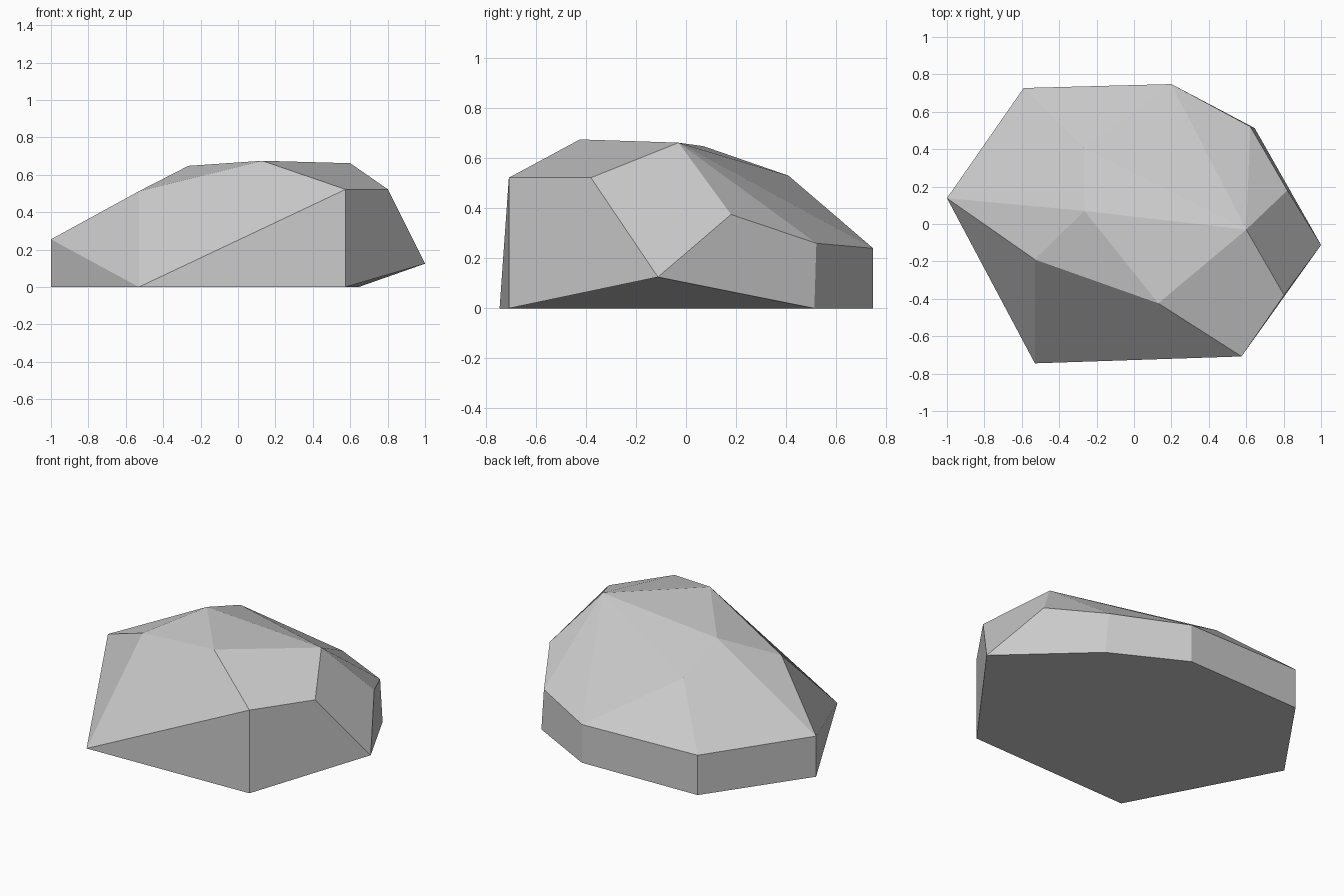
import bpy
import bmesh

default_cube = bpy.data.objects.get("Cube")
if default_cube:
    bpy.data.objects.remove(default_cube, do_unlink=True)


def make_material(name, grey):
    colour = (grey, grey, grey, 1.0)
    material = bpy.data.materials.new(name)
    material.use_nodes = True
    material.diffuse_color = colour
    shader = next(node for node in material.node_tree.nodes
                  if node.type == "BSDF_PRINCIPLED")
    shader.inputs["Base Color"].default_value = colour
    shader.inputs["Roughness"].default_value = 0.9
    return material


# Corners of the stone, named by where they sit
corners = {
    # Footprint on the ground
    "ground front right": (-0.53, -0.745, 0),
    "ground front left": (0.575, -0.708, 0),
    "ground back left": (0.645, 0.513, 0),
    "ground back": (0.2, 0.748, 0),
    "ground back right": (-0.59, 0.727, 0),
    "ground right": (-1, 0.138, 0),
    # Top of the low upright walls
    "rim front left": (0.575, -0.708, 0.522),
    "rim back left": (0.622, 0.521, 0.26),
    "rim back": (0.2, 0.748, 0.24),
    "rim back right": (-0.59, 0.727, 0.25),
    "rim right": (-1, 0.138, 0.255),
    # Chipped upper surface
    "tip": (1, -0.112, 0.125),
    "left shoulder": (0.802, -0.38, 0.522),
    "left hip": (0.82, 0.18, 0.375),
    "left crest": (0.6, -0.03, 0.662),
    "front crest": (0.13, -0.424, 0.675),
    "right shoulder": (-0.53, -0.19, 0.512),
    "right crest": (-0.265, 0.07, 0.648),
    "back crest": (-0.27, 0.41, 0.53),
}

# Large facets, listed anticlockwise from outside
panels = [
    ("front crest", "right shoulder", "ground front right", "rim front left"),
    ("rim front left", "left shoulder", "left crest", "front crest"),
    ("rim front left", "ground front left", "tip", "left shoulder"),
    ("left shoulder", "tip", "left hip", "left crest"),
    ("tip", "ground back left", "rim back left", "left hip"),
    ("ground back left", "ground back", "rim back", "rim back left"),
    # Underside, rising to the tip
    ("ground front left", "ground front right", "ground right",
     "ground back right", "ground back", "ground back left", "tip"),
]


def build_boulder(name, material):
    """Wrap the corners in a hull, then lay the large facets into it."""
    bm = bmesh.new()
    verts = {label: bm.verts.new(place) for label, place in corners.items()}
    bmesh.ops.convex_hull(bm, input=bm.verts[:])

    # Merge coplanar triangles into clean facets
    bmesh.ops.dissolve_limit(bm, angle_limit=0.01,
                             verts=bm.verts[:], edges=bm.edges[:])

    # Replace the triangles inside each panel with one facet
    for panel in panels:
        ring = [verts[label] for label in panel]
        covered = [face for face in bm.faces if set(face.verts) <= set(ring)]
        bmesh.ops.delete(bm, geom=covered, context="FACES")
        bm.faces.new(ring)

    bmesh.ops.recalc_face_normals(bm, faces=bm.faces[:])
    for face in bm.faces:
        face.smooth = False

    mesh = bpy.data.meshes.new(name)
    bm.to_mesh(mesh)
    bm.free()
    mesh.materials.append(material)
    boulder = bpy.data.objects.new(name, mesh)
    bpy.context.collection.objects.link(boulder)


build_boulder("boulder", make_material("stone grey", 0.6))
